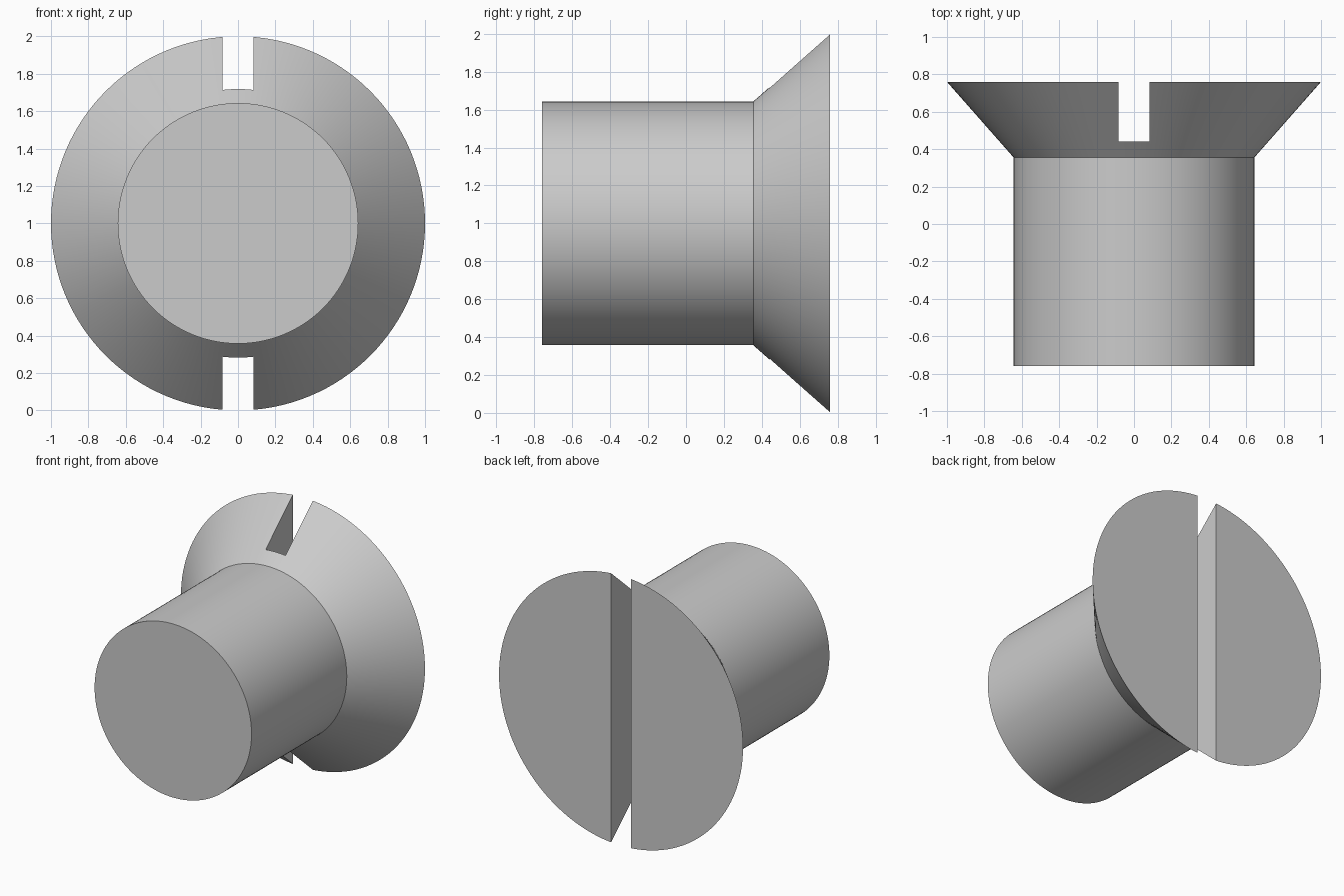
import bpy
import bmesh
import math

cube = bpy.data.objects.get("Cube")
if cube:
    bpy.data.objects.remove(cube, do_unlink=True)

SIDES = 128
AXIS_Z = 1.0

steel = bpy.data.materials.new("grey steel")
steel.use_nodes = True
grey = (0.6, 0.6, 0.6, 1)
steel.diffuse_color = grey
steel.node_tree.nodes["Principled BSDF"].inputs["Base Color"].default_value = grey


def add_object(name, bm):
    bmesh.ops.recalc_face_normals(bm, faces=bm.faces[:])
    mesh = bpy.data.meshes.new(name)
    bm.to_mesh(mesh)
    bm.free()
    mesh.materials.append(steel)
    obj = bpy.data.objects.new(name, mesh)
    bpy.context.collection.objects.link(obj)
    return obj


def turned_solid(name, profile):
    """Closed solid turned about the y axis from (y, radius) points."""
    bm = bmesh.new()
    rings = []
    for y, radius in profile:
        angles = [math.tau * i / SIDES for i in range(SIDES)]
        rings.append([bm.verts.new((radius * math.cos(a), y, AXIS_Z + radius * math.sin(a)))
                      for a in angles])
    for low, high in zip(rings, rings[1:]):
        for i in range(SIDES):
            j = (i + 1) % SIDES
            bm.faces.new((low[i], low[j], high[j], high[i]))
    bm.faces.new(rings[0])
    bm.faces.new(rings[-1])
    return add_object(name, bm)


# Shank and countersunk head as one turned body
screw = turned_solid("countersunk_screw", [(-0.76, 0.643), (0.355, 0.643), (0.76, 1.0)])

# Slot cutter across the full head
bm = bmesh.new()
bmesh.ops.create_cube(bm, size=1)
bmesh.ops.scale(bm, vec=(0.164, 0.6, 2.4), verts=bm.verts)
bmesh.ops.translate(bm, vec=(0, 0.74, AXIS_Z), verts=bm.verts)
cutter = add_object("slot_cutter", bm)
cutter.hide_render = True

# Cut the driver slot
cut = screw.modifiers.new("driver slot", 'BOOLEAN')
cut.operation = 'DIFFERENCE'
cut.solver = 'EXACT'
cut.object = cutter
bpy.ops.object.select_all(action='DESELECT')
screw.select_set(True)
bpy.context.view_layer.objects.active = screw
bpy.ops.object.modifier_apply(modifier=cut.name)
bpy.data.objects.remove(cutter, do_unlink=True)

# Smooth round walls, crisp rims and slot edges
bpy.ops.object.shade_smooth_by_angle(angle=math.radians(25))
